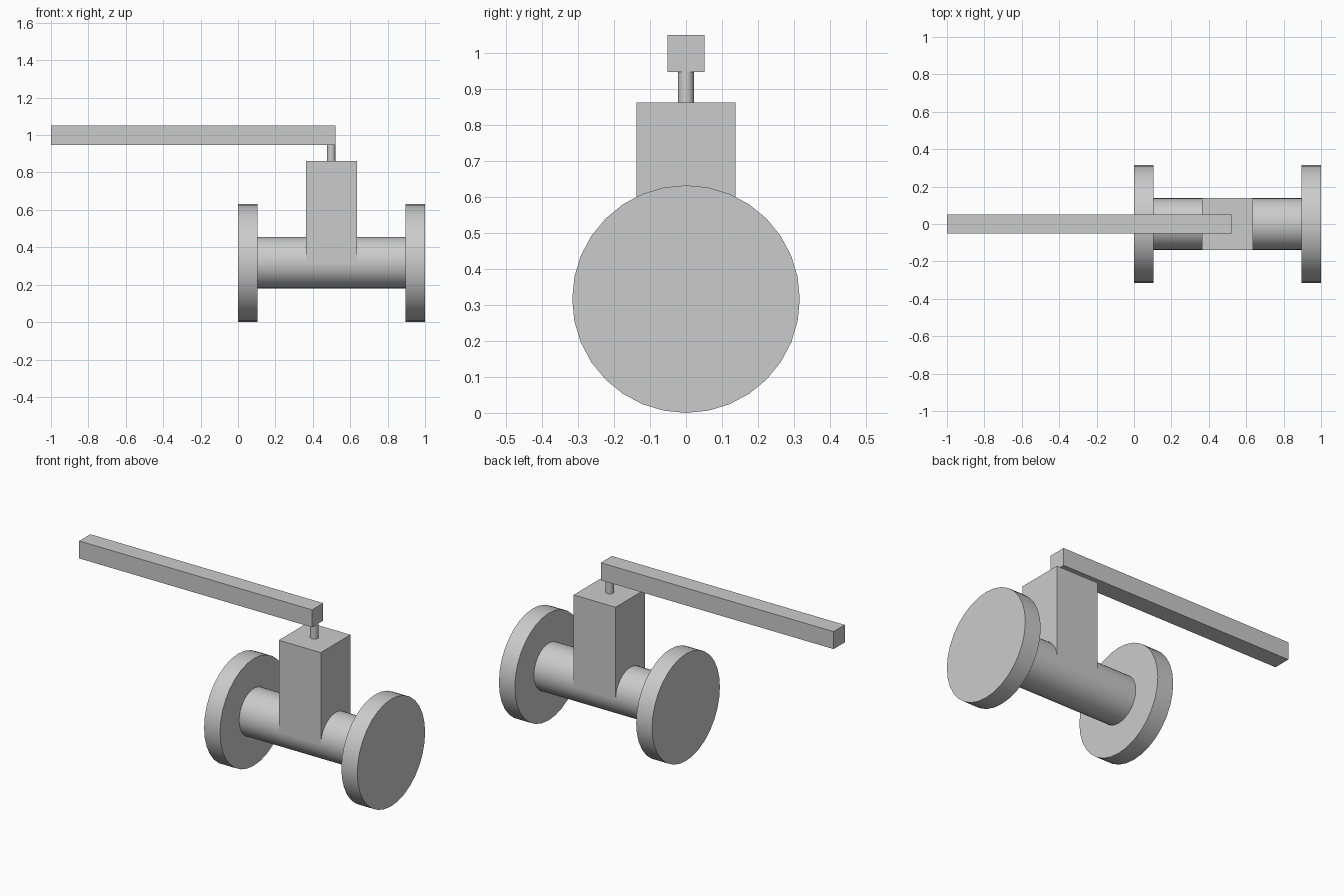
import bpy, math

if "Cube" in bpy.data.objects:
    bpy.data.objects.remove(bpy.data.objects["Cube"])

AXIS_Z = 0.316   # height of the pipe centre line
SIDES = 32


def box(name, lo, hi):
    bpy.ops.mesh.primitive_cube_add(size=1, location=[(a + b) / 2 for a, b in zip(lo, hi)])
    ob = bpy.context.object
    ob.name = name
    ob.scale = [b - a for a, b in zip(lo, hi)]
    bpy.ops.object.transform_apply(location=False, rotation=False, scale=True)
    return ob


def cylinder(name, radius, length, location, along_x=False):
    rot = (0, math.pi / 2, 0) if along_x else (0, 0, 0)
    bpy.ops.mesh.primitive_cylinder_add(vertices=SIDES, radius=radius, depth=length,
                                        location=location, rotation=rot)
    ob = bpy.context.object
    ob.name = name
    bpy.ops.object.shade_smooth_by_angle(angle=math.radians(30))
    return ob


# Pipe between two end flanges
cylinder("pipe", 0.138, 0.8, (0.5, 0, AXIS_Z + 0.002), True)
for name, x in (("left_flange", 0.052), ("right_flange", 0.948)):
    cylinder(name, 0.316, 0.104, (x, 0, AXIS_Z), True)

# Valve housing rising from the pipe's centre line
box("valve_housing", (0.363, -0.138, AXIS_Z + 0.002), (0.637, 0.138, 0.862))

# Stem and long lever handle
cylinder("stem", 0.022, 0.11, (0.498, 0, 0.905))
box("lever_handle", (-1.0, -0.052, 0.947), (0.52, 0.052, 1.05))
